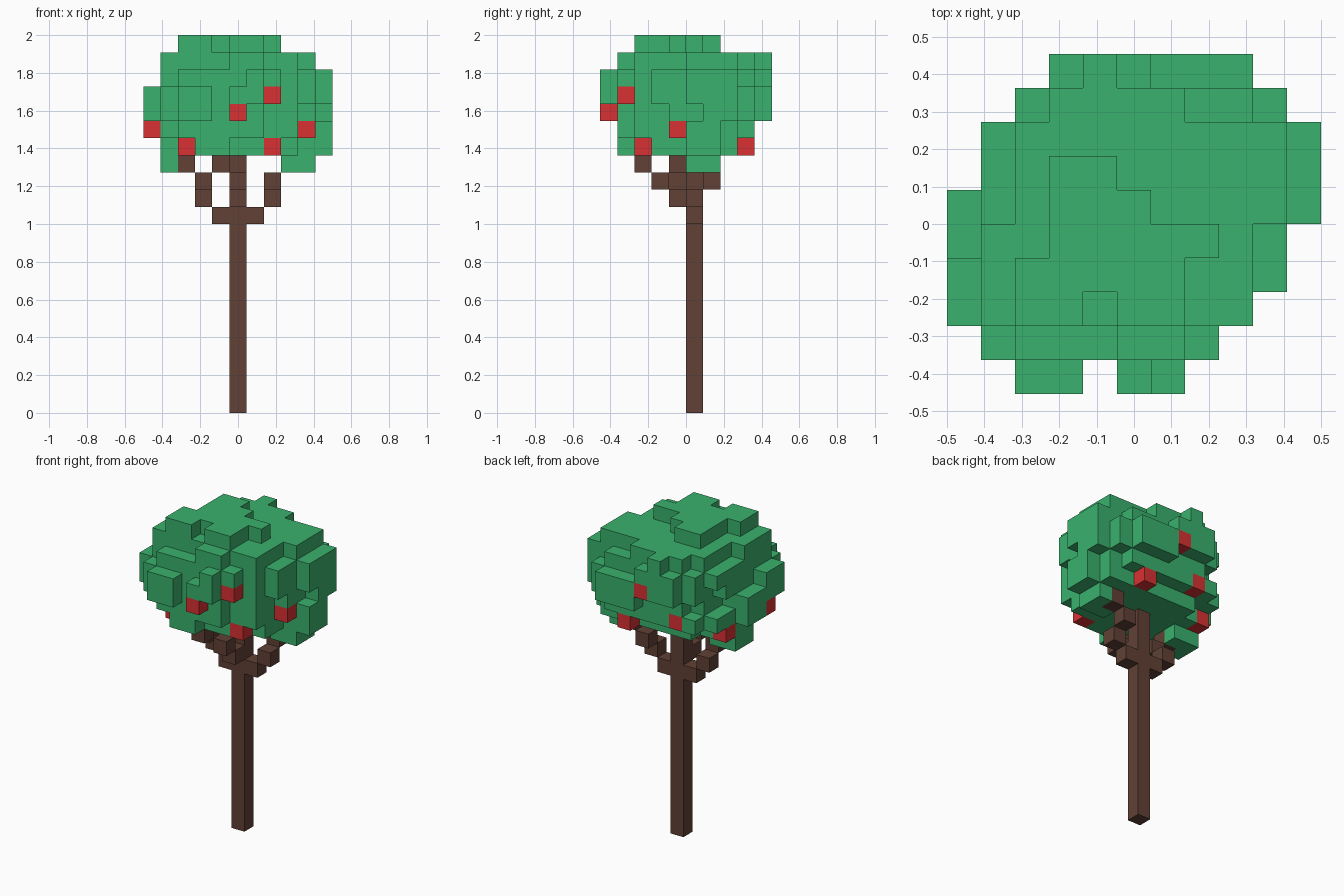
import bpy, bmesh
from mathutils import Vector

cube = bpy.data.objects.get("Cube")
if cube:
    bpy.data.objects.remove(cube, do_unlink=True)

U = 1 / 11                             # block size
ORIGIN = Vector((-5.5, -5.0, 0.0))     # grid corner, in blocks


def material(name, rgb):
    m = bpy.data.materials.new(name)
    m.use_nodes = True
    m.diffuse_color = (*rgb, 1)
    bsdf = m.node_tree.nodes["Principled BSDF"]
    bsdf.inputs["Base Color"].default_value = (*rgb, 1)
    bsdf.inputs["Roughness"].default_value = 0.9
    return m


LEAF = material("leaf green", (0.042, 0.445, 0.155))
BARK = material("bark brown", (0.120, 0.053, 0.036))
FRUIT = material("fruit red", (0.69, 0.031, 0.033))


def fill(boxes):
    """Grid cells inside boxes given as x0, x1, y0, y1, z0, z1 (inclusive)."""
    return {(x, y, z) for a, b, c, d, e, f in boxes
            for x in range(a, b + 1) for y in range(c, d + 1) for z in range(e, f + 1)}


def build(name, cells, mat):
    """Mesh the outer skin of a set of grid cells."""
    bm = bmesh.new()
    for cell in cells:
        for axis in range(3):
            for side in (0, 1):
                step = list(cell)
                step[axis] += 2 * side - 1
                if tuple(step) in cells:
                    continue
                u, v = (axis + 1) % 3, (axis + 2) % 3
                ring = [(0, 0), (1, 0), (1, 1), (0, 1)]
                if not side:
                    ring.reverse()
                verts = []
                for s, t in ring:
                    p = Vector(cell) + ORIGIN
                    p[axis] += side
                    p[u] += s
                    p[v] += t
                    verts.append(bm.verts.new(p * U))
                bm.faces.new(verts)
    bmesh.ops.remove_doubles(bm, verts=bm.verts, dist=1e-4)
    me = bpy.data.meshes.new(name)
    bm.to_mesh(me)
    bm.free()
    me.materials.append(mat)
    ob = bpy.data.objects.new(name, me)
    bpy.context.collection.objects.link(ob)


# Trunk: one tall square post
bpy.ops.mesh.primitive_cube_add(size=1, location=(0, U / 2, 7.5 * U))
trunk = bpy.context.object
trunk.name = "trunk"
trunk.scale = (U, U, 15 * U)
bpy.ops.object.transform_apply(location=False, rotation=False, scale=True)
trunk.data.materials.append(BARK)

# Branches stepping outward and upward
branches = {
    "right_branch": {(4, 5, 11), (3, 5, 12), (3, 4, 13), (2, 4, 14)},
    "left_branch": {(6, 5, 11), (7, 5, 12), (7, 6, 13), (8, 6, 14)},
    "front_branch": {(5, 4, 12), (5, 3, 13), (4, 2, 14)},
}
for name, cells in branches.items():
    build(name, cells, BARK)

# Fruit: single blocks set into the crown
fruit = [(0, 3, 16), (2, 2, 15), (5, 0, 17), (7, 1, 18), (7, 2, 15),
         (9, 4, 16), (7, 8, 15), (5, 9, 18), (1, 6, 15), (3, 8, 16)]
for n, cell in enumerate(fruit, 1):
    build(f"fruit_{n}", {cell}, FRUIT)

# Crown: underside, broad middle with side clumps, stepped top, small gaps
underside = [
    (1, 2, 4, 5, 14, 14), (1, 1, 4, 5, 15, 15), (8, 9, 5, 6, 14, 14),
    (3, 8, 3, 7, 15, 15), (2, 2, 3, 6, 15, 15), (3, 4, 1, 2, 15, 15),
    (5, 6, 2, 2, 15, 15),
]
middle = [
    (2, 8, 2, 8, 16, 19), (1, 1, 3, 7, 16, 19), (1, 1, 1, 2, 17, 18),
    (9, 9, 5, 7, 15, 19), (9, 9, 4, 4, 17, 19), (9, 9, 3, 3, 18, 19),
    (9, 9, 8, 8, 17, 18), (10, 10, 5, 7, 18, 19), (10, 10, 6, 7, 17, 17),
    (10, 10, 5, 6, 15, 16), (0, 0, 2, 3, 17, 18), (0, 0, 4, 5, 16, 17),
    (2, 6, 1, 1, 16, 18), (2, 4, 1, 1, 19, 19), (7, 7, 1, 1, 19, 19),
    (2, 3, 0, 0, 17, 18), (5, 6, 0, 0, 18, 18), (6, 6, 0, 0, 19, 19),
    (6, 8, 9, 9, 17, 18), (3, 5, 9, 9, 18, 19),
]
top = [
    (2, 8, 2, 7, 20, 20), (9, 9, 5, 7, 20, 20), (5, 6, 1, 1, 19, 20),
    (1, 1, 2, 3, 19, 20), (1, 1, 4, 4, 20, 20), (3, 6, 8, 8, 20, 20),
    (4, 4, 9, 9, 20, 20),
    (2, 3, 2, 3, 21, 21), (5, 6, 2, 4, 21, 21), (7, 7, 4, 4, 21, 21),
    (3, 5, 3, 5, 21, 21), (3, 4, 6, 6, 21, 21),
]
gaps = [(1, 1, 7, 7, 17, 18), (1, 1, 6, 6, 17, 17), (2, 2, 8, 8, 17, 17)]
leaves = (fill(underside) | fill(middle) | fill(top)) - fill(gaps)
leaves -= set(fruit).union(*branches.values())
build("leaf_crown", leaves, LEAF)
